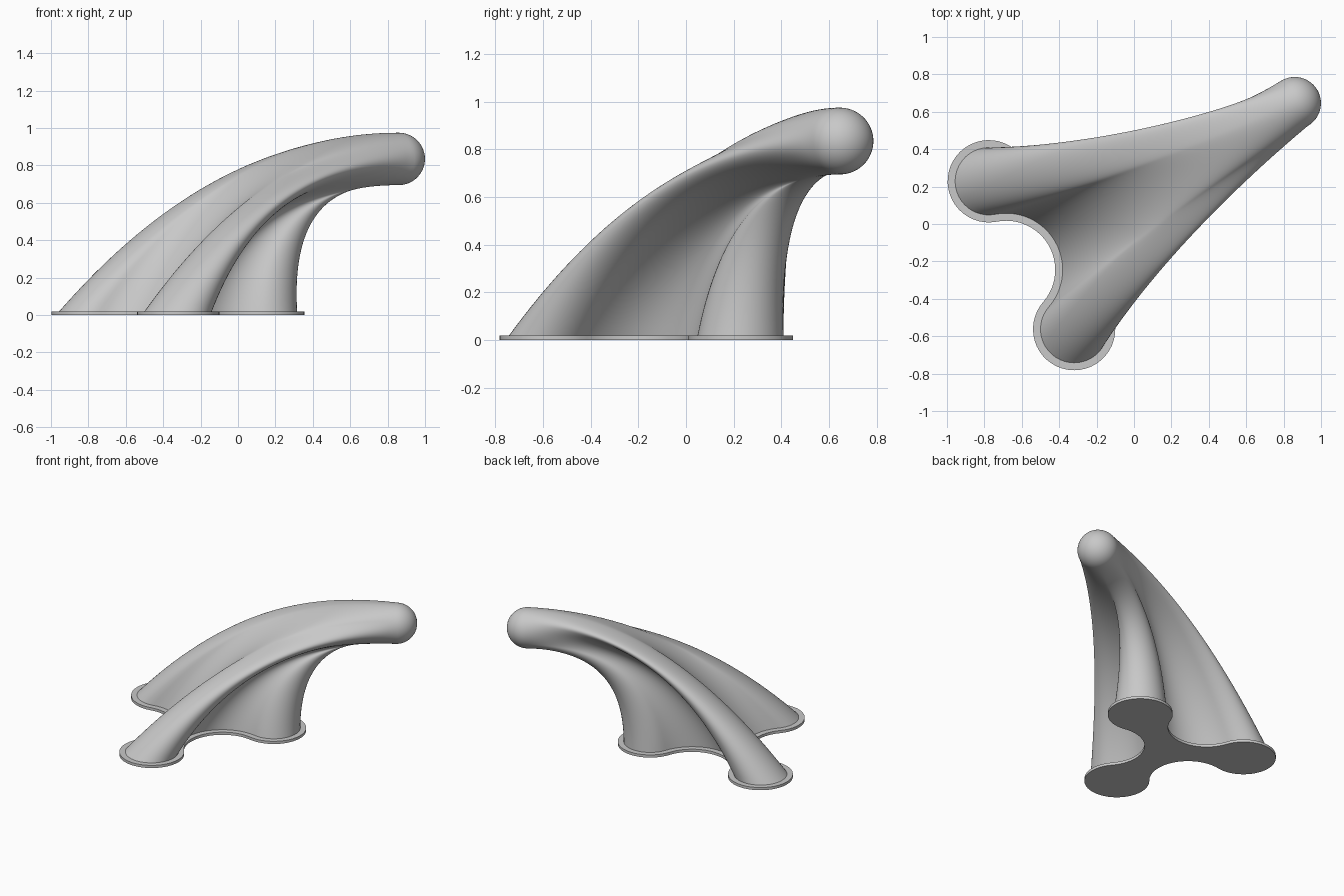
import bpy, bmesh, math
from mathutils import Vector, Matrix

if "Cube" in bpy.data.objects:
    bpy.data.objects.remove(bpy.data.objects["Cube"])

LOBE_DIST, VALLEY_DIST = 0.527, 0.42      # lobe centres and concave arc centres
BALL_R, REACH, BALL_Z = 0.14, 1.362, 0.835
FLANGE_Z = 0.02
TWIST = math.radians(30)                  # turn of the flutes from foot to tip
PLACE = Matrix.Translation((-0.32, -0.035, 0)) @ Matrix.Rotation(math.radians(30), 4, 'Z')

grey = bpy.data.materials.new("mid grey")
grey.diffuse_color = (0.58, 0.58, 0.58, 1)
grey.use_nodes = True
grey.node_tree.nodes["Principled BSDF"].inputs["Base Color"].default_value = grey.diffuse_color


def trefoil(lobe_r):
    """Three round lobes joined by tangent concave arcs: list of (angle, u, v)."""
    q = Vector((VALLEY_DIST * math.cos(math.pi / 3), VALLEY_DIST * math.sin(math.pi / 3)))
    a = Vector((LOBE_DIST, 0))
    valley_r = (q - a).length - lobe_r
    turn = math.atan2(q.y - a.y, q.x - a.x)
    len1, len2 = lobe_r * turn, valley_r * (turn - math.pi / 3)
    half = []
    for i in range(17):
        t = turn * i / 16
        half.append((lobe_r * t, a + lobe_r * Vector((math.cos(t), math.sin(t)))))
    for i in range(1, 13):
        s = (turn - math.pi / 3) * i / 12
        t = turn - math.pi - s
        half.append((len1 + valley_r * s, q + valley_r * Vector((math.cos(t), math.sin(t)))))
    half = [(s / (len1 + len2) * math.pi / 3, p) for s, p in half]
    lobe = [(-s, Vector((p.x, -p.y))) for s, p in half[:0:-1]] + half[:-1]
    pts = []
    for k in range(3):
        r = k * 2 * math.pi / 3
        c, n = math.cos(r), math.sin(r)
        pts += [(s + r + TWIST, c * p.x - n * p.y, n * p.x + c * p.y) for s, p in lobe]
    return pts


def make_object(name, bm):
    bmesh.ops.recalc_face_normals(bm, faces=bm.faces)
    bm.transform(PLACE)
    me = bpy.data.meshes.new(name)
    bm.to_mesh(me)
    bm.free()
    me.materials.append(grey)
    ob = bpy.data.objects.new(name, me)
    bpy.context.collection.objects.link(ob)
    bpy.context.view_layer.objects.active = ob
    ob.select_set(True)
    bpy.ops.object.shade_smooth_by_angle(angle=math.radians(35))
    ob.select_set(False)


def bridge(bm, r0, r1):
    n = len(r0)
    for i in range(n):
        j = (i + 1) % n
        bm.faces.new((r0[i], r0[j], r1[j], r1[i]))


def mix(a, b, t):
    return a + (b - a) * t


def rail(angle, u, v):
    """Bezier control points from the foot outline to the round end."""
    p0 = Vector((u, v, FLANGE_Z))
    p3 = Vector((REACH, BALL_R * math.sin(angle), BALL_Z - BALL_R * math.cos(angle)))
    d = p3 - p0
    g = (u + 0.4435) / 1.15               # 0 at the rear lobes, 1 at the front lobe
    p1 = p0 + Vector((d.x * 0.33 * (1 - g), d.y * 0.42, d.z * mix(0.73, 0.68, g)))
    p2 = p3 - Vector((d.x * mix(0.34, 0.68, g), d.y * 0.23, 0))
    return p0, p1, p2, p3


# Fluted arm: trefoil lofted into a circle, closed with a rounded tip
bm = bmesh.new()
outline = trefoil(0.18)
rails = [rail(*p) for p in outline]
rings = []
STEPS = 48
for k in range(STEPS + 1):
    t = k / STEPS
    w = 1 - t
    rings.append([bm.verts.new(a * w**3 + b * 3 * w * w * t + c * 3 * w * t * t + d * t**3)
                  for a, b, c, d in rails])
for k in range(1, 12):
    e = k / 12 * math.pi / 2
    r = BALL_R * math.cos(e)
    rings.append([bm.verts.new((REACH + BALL_R * math.sin(e), r * math.sin(p[0]),
                                BALL_Z - r * math.cos(p[0]))) for p in outline])
for r0, r1 in zip(rings, rings[1:]):
    bridge(bm, r0, r1)
tip = bm.verts.new((REACH + BALL_R, 0, BALL_Z))
last = rings[-1]
for i in range(len(last)):
    bm.faces.new((last[i], last[(i + 1) % len(last)], tip))
make_object("fluted_arm", bm)

# Foot flange: thin trefoil plate
bm = bmesh.new()
plate = trefoil(0.22)
low = [bm.verts.new((u, v, 0)) for _, u, v in plate]
high = [bm.verts.new((u, v, FLANGE_Z)) for _, u, v in plate]
bridge(bm, low, high)
bm.faces.new(low)
bm.faces.new(high)
make_object("foot_flange", bm)
